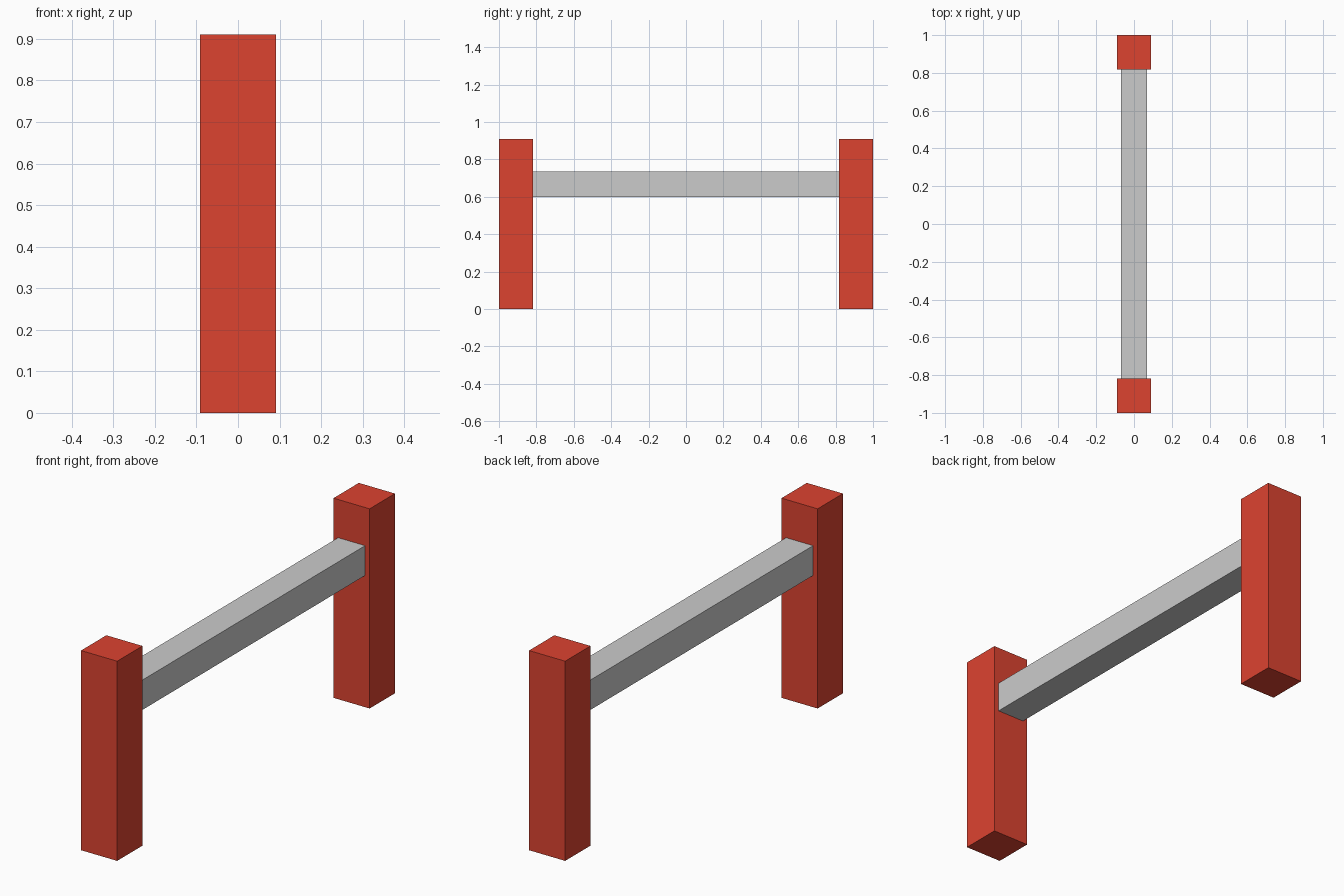
import bpy

if "Cube" in bpy.data.objects:
    bpy.data.objects.remove(bpy.data.objects["Cube"])

red = bpy.data.materials.new("red_paint")
red.diffuse_color = (0.72, 0.056, 0.03, 1)
red.use_nodes = True
red.node_tree.nodes["Principled BSDF"].inputs["Base Color"].default_value = red.diffuse_color


def box(name, center, size, material=None):
    bpy.ops.mesh.primitive_cube_add(size=1, location=center)
    obj = bpy.context.object
    obj.name = name
    obj.scale = size
    bpy.ops.object.transform_apply(location=False, rotation=False, scale=True)
    if material:
        obj.data.materials.append(material)
    return obj


POST_W, POST_H = 0.182, 0.91
RAIL_W, RAIL_Z = 0.136, 0.668

# Square posts at both ends
for name, side in (("front_post", -1), ("back_post", 1)):
    box(name, (0, side * (1 - POST_W / 2), POST_H / 2), (POST_W, POST_W, POST_H), red)

# Grey rail spanning between the posts
box("rail", (0, 0, RAIL_Z), (RAIL_W, 2 - 2 * POST_W, RAIL_W))
